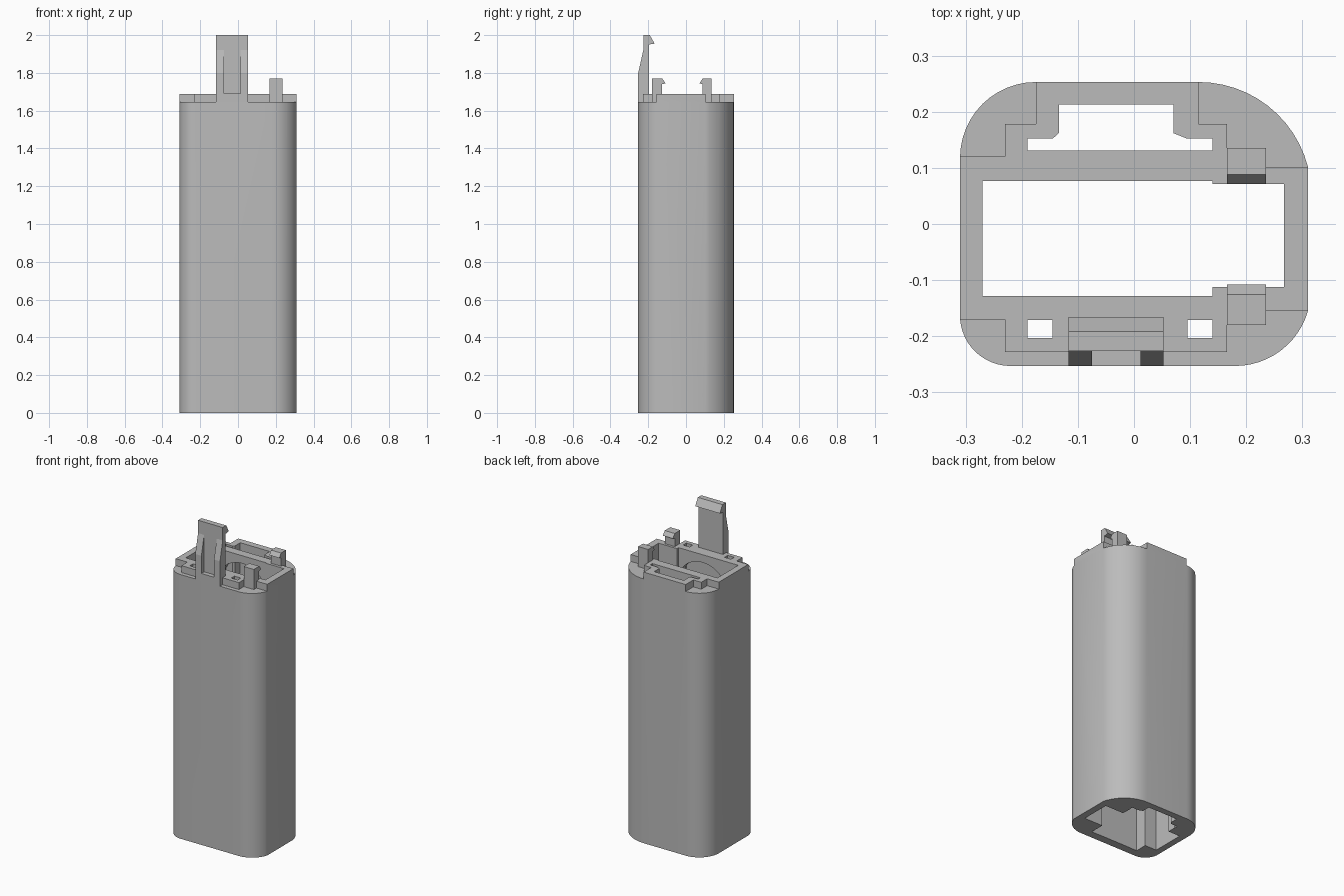
import bpy, bmesh, math

if "Cube" in bpy.data.objects:
    bpy.data.objects.remove(bpy.data.objects["Cube"], do_unlink=True)

grey = bpy.data.materials.new("plain grey plastic")
colour = (0.5, 0.5, 0.5, 1)
grey.diffuse_color = colour
grey.use_nodes = True
grey.node_tree.nodes["Principled BSDF"].inputs["Base Color"].default_value = colour


def prism(name, points, low, high, axis="z"):
    """Extrude a flat outline along one axis; the outline lies in the other two."""
    place = {"x": lambda a, b, c: (c, a, b),
             "y": lambda a, b, c: (a, c, b),
             "z": lambda a, b, c: (a, b, c)}[axis]
    bm = bmesh.new()
    ends = [[bm.verts.new(place(a, b, c)) for a, b in points] for c in (low, high)]
    for ring in ends:
        bm.faces.new(ring)
    for i in range(len(points)):
        j = (i + 1) % len(points)
        bm.faces.new((ends[0][i], ends[0][j], ends[1][j], ends[1][i]))
    bmesh.ops.recalc_face_normals(bm, faces=bm.faces)
    mesh = bpy.data.meshes.new(name)
    bm.to_mesh(mesh)
    bm.free()
    mesh.materials.append(grey)
    obj = bpy.data.objects.new(name, mesh)
    bpy.context.collection.objects.link(obj)
    return obj


def rect(x1, x2, y1, y2):
    return [(x1, y1), (x2, y1), (x2, y2), (x1, y2)]


def cut(target, cutter):
    """Subtract a cutter, bake the result and discard the cutter."""
    cutter.hide_render = True
    mod = target.modifiers.new("cut", "BOOLEAN")
    mod.operation, mod.solver, mod.object = "DIFFERENCE", "EXACT", cutter
    bpy.context.view_layer.objects.active = target
    bpy.ops.object.modifier_apply(modifier=mod.name)
    bpy.data.objects.remove(cutter, do_unlink=True)


def corner(sx, sy, x_flat, y_side):
    """Arc tangent to the front or back wall, ending on the side wall."""
    y_wall = sy * HALF_Y
    dx, dy = abs(sx * HALF_X - x_flat), abs(y_wall - y_side)
    r = (dx * dx + dy * dy) / (2 * dy)
    end = math.acos(max(-1, 1 - dy / r))
    return [(x_flat + sx * r * math.sin(end * i / 12),
             y_wall - sy * r * (1 - math.cos(end * i / 12))) for i in range(13)]


HALF_X, HALF_Y = 0.31, 0.253
SHOULDER, RIM = 1.645, 1.688

# Outer shell with four different corner roundings
outline = (corner(1, -1, 0.18, -0.155) + corner(1, 1, 0.115, 0.102)[::-1]
           + corner(-1, 1, -0.175, 0.12) + corner(-1, -1, -0.22, -0.17)[::-1])
shell = prism("shell", outline, 0, RIM)

# Lowered shoulders round the rim
for area in (rect(-0.4, -0.175, 0.178, 0.4), rect(-0.4, -0.23, 0.12, 0.4),
             rect(0.115, 0.4, 0.178, 0.4), rect(0.166, 0.4, 0.102, 0.4),
             rect(-0.4, -0.23, -0.4, -0.17), rect(-0.4, 0.4, -0.4, -0.228),
             rect(0.166, 0.4, -0.4, -0.155)):
    cut(shell, prism("shoulder_cutter", area, SHOULDER, 2))

# Main shaft, back slot and two small front holes
shaft = [(-0.27, -0.128), (0.14, -0.128), (0.14, -0.112), (0.267, -0.112),
         (0.267, 0.071), (0.14, 0.071), (0.14, 0.077), (-0.27, 0.077)]
slot = [(-0.19, 0.131), (0.14, 0.131), (0.14, 0.152), (0.095, 0.152),
        (0.07, 0.162), (0.07, 0.213), (-0.134, 0.213), (-0.134, 0.162),
        (-0.145, 0.152), (-0.19, 0.152)]
for hole in (shaft, slot, rect(-0.19, -0.145, -0.203, -0.171),
             rect(0.095, 0.14, -0.203, -0.171)):
    cut(shell, prism("hole_cutter", hole, -0.1, 2))

# Arched inner chamber joining the holes below the rim
arch = [(-0.189, -0.1), (0.139, -0.1)]
arch += [(-0.025 + 0.164 * math.cos(math.pi * i / 16),
          1.49 + 0.15 * math.sin(math.pi * i / 16)) for i in range(17)]
cut(shell, prism("arch_cutter", arch, -0.202, 0.151, "y"))

# Tall front latch with a hooked tip and a shallow groove
latch = prism("front_latch",
              [(-0.253, SHOULDER), (-0.253, 1.8), (-0.226, 1.92), (-0.226, 2),
               (-0.192, 2), (-0.166, 1.955), (-0.197, 1.95), (-0.197, SHOULDER)],
              -0.117, 0.053, "x")
cut(latch, prism("groove_cutter", rect(-0.075, 0.012, -0.4, -0.2255), 1.69, 1.95))

# Two short clips facing each other across the shaft
front_clip = prism("front_clip",
                   [(-0.18, 1.6), (-0.18, 1.77), (-0.126, 1.77), (-0.108, 1.745),
                    (-0.127, 1.74), (-0.127, 1.6)], 0.166, 0.235, "x")
back_clip = prism("back_clip",
                  [(0.135, 1.6), (0.135, 1.77), (0.088, 1.77), (0.071, 1.745),
                   (0.088, 1.74), (0.088, 1.6)], 0.166, 0.235, "x")

# Smooth only the rounded corners and arch
bpy.ops.object.select_all(action="DESELECT")
shell.select_set(True)
bpy.context.view_layer.objects.active = shell
bpy.ops.object.shade_smooth_by_angle(angle=math.radians(25))
